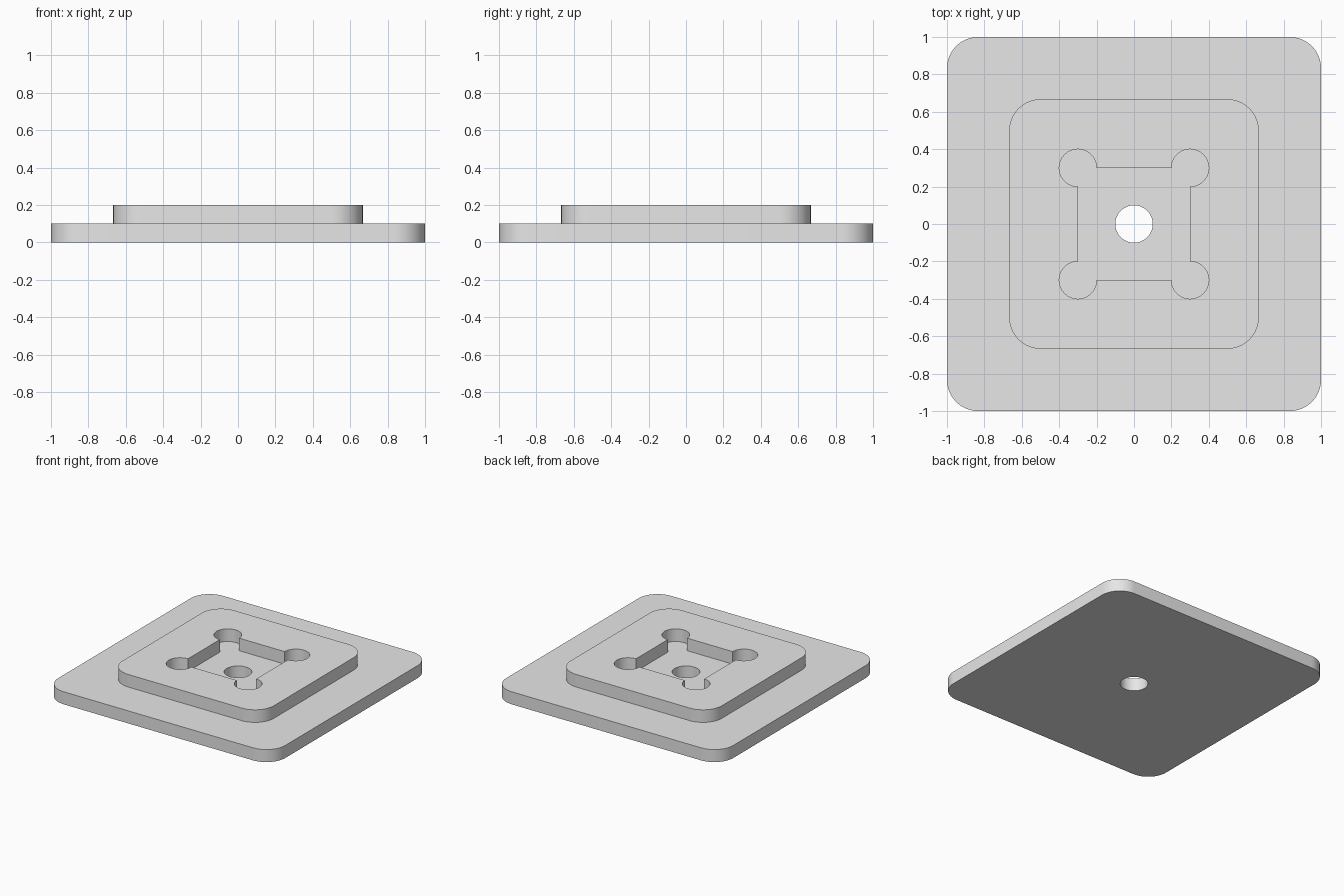
import bpy
import bmesh
from math import radians, sin, cos

cube = bpy.data.objects.get("Cube")
if cube:
    bpy.data.objects.remove(cube, do_unlink=True)

BASE_TOP, PAD_TOP = 0.1, 0.2
STEPS = 12  # segments per quarter turn

grey = bpy.data.materials.new("light_grey")
grey.use_nodes = True
colour = (0.8, 0.8, 0.8, 1)
grey.diffuse_color = colour
grey.node_tree.nodes["Principled BSDF"].inputs["Base Color"].default_value = colour


def corner_arcs(centre, radius, start, sweep):
    """Closed outline of four arcs, one round each corner of a square."""
    points = []
    count = round(sweep / 90 * STEPS)
    for corner in range(4):
        turn = 90 * corner
        mid = radians(turn + 45)
        cx, cy = centre * 2 ** 0.5 * cos(mid), centre * 2 ** 0.5 * sin(mid)
        for i in range(count + 1):
            a = radians(turn + start + sweep * i / count)
            points.append((cx + radius * cos(a), cy + radius * sin(a)))
    return points


def circle(radius):
    angles = [radians(90 * i / STEPS) for i in range(4 * STEPS)]
    return [(radius * cos(a), radius * sin(a)) for a in angles]


bm = bmesh.new()


def ring(points, z):
    """Closed loop of edges at one height."""
    verts = [bm.verts.new((x, y, z)) for x, y in points]
    return [bm.edges.new((v, verts[i - 1])) for i, v in enumerate(verts)]


def wall(low, high):
    bmesh.ops.bridge_loops(bm, edges=low + high)


def flat(outer, inner):
    """Flat face region between two loops."""
    bmesh.ops.triangle_fill(bm, use_beauty=True, edges=outer + inner, normal=(0, 0, 1))


base = corner_arcs(0.833, 0.167, 0, 90)
pad = corner_arcs(0.5, 0.167, 0, 90)
pocket = corner_arcs(0.3, 0.1, -90, 270)  # square with round corner reliefs
bore = circle(0.1)

base_low, base_high = ring(base, 0), ring(base, BASE_TOP)
pad_low, pad_high = ring(pad, BASE_TOP), ring(pad, PAD_TOP)
pocket_low, pocket_high = ring(pocket, BASE_TOP), ring(pocket, PAD_TOP)
bore_low, bore_high = ring(bore, 0), ring(bore, BASE_TOP)

# Underside, ledge, pad top and pocket floor
flat(base_low, bore_low)
flat(base_high, pad_low)
flat(pad_high, pocket_high)
flat(pocket_low, bore_high)

# Upright sides
wall(base_low, base_high)
wall(pad_low, pad_high)
wall(pocket_low, pocket_high)
wall(bore_low, bore_high)

bmesh.ops.recalc_face_normals(bm, faces=bm.faces)
mesh = bpy.data.meshes.new("stepped_plate")
bm.to_mesh(mesh)
bm.free()
mesh.materials.append(grey)

plate = bpy.data.objects.new("stepped_plate", mesh)
bpy.context.collection.objects.link(plate)
bpy.ops.object.select_all(action="DESELECT")
plate.select_set(True)
bpy.context.view_layer.objects.active = plate
bpy.ops.object.shade_smooth_by_angle(angle=radians(30))
